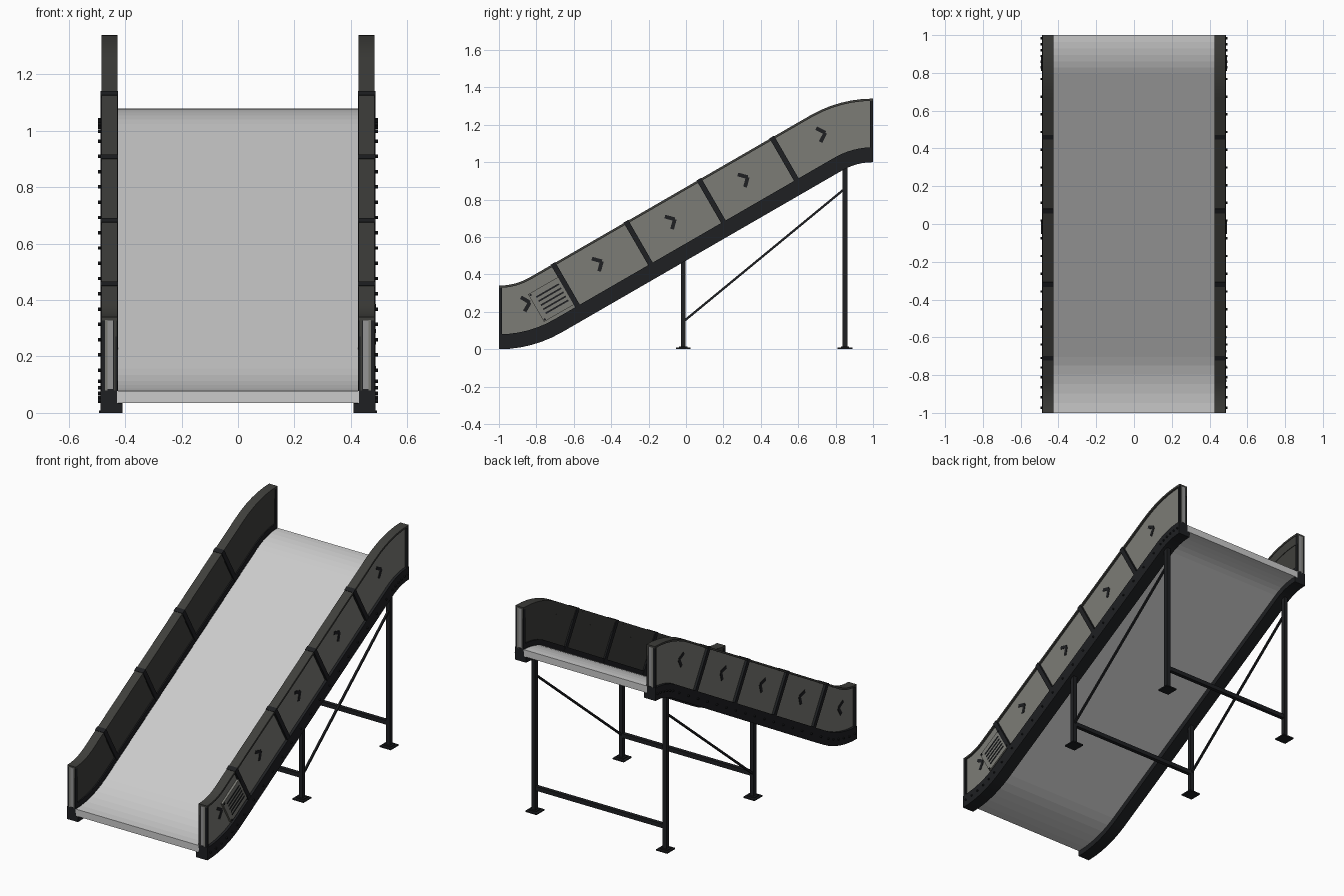
import bpy, bmesh, math
from mathutils import Vector, Matrix

if "Cube" in bpy.data.objects:
    bpy.data.objects.remove(bpy.data.objects["Cube"])

def material(name, col):
    m = bpy.data.materials.new(name)
    m.diffuse_color = (*col, 1)
    m.use_nodes = True
    m.node_tree.nodes["Principled BSDF"].inputs["Base Color"].default_value = m.diffuse_color
    return m

DARK = material("dark_metal", (0.013, 0.014, 0.016))
PANEL = material("panel_grey", (0.2, 0.2, 0.18))
CAP = material("cap_grey", (0.05, 0.05, 0.045))
LIGHT = material("light_grey", (0.3, 0.3, 0.3))
SLOPE = math.radians(30)

# side path of the lower edge: (y, z, angle), two arcs joined by a straight slope
STEPS = 6
PATH = []
for i in range(STEPS + 1):
    a = SLOPE * i / STEPS
    PATH.append((-1 + 0.67 * math.sin(a), 0.67 - 0.67 * math.cos(a), a))
for i in range(STEPS, -1, -1):
    a = SLOPE * i / STEPS
    PATH.append((1 - 0.33 * math.sin(a), 0.67 + 0.33 * math.cos(a), a))

def finish(name, bm, mat=None, mirror=True, smooth=False):
    bmesh.ops.recalc_face_normals(bm, faces=bm.faces)
    me = bpy.data.meshes.new(name)
    bm.to_mesh(me)
    bm.free()
    if smooth:
        me.shade_smooth()
        me.set_sharp_from_angle(angle=math.radians(30))
    ob = bpy.data.objects.new(name, me)
    bpy.context.collection.objects.link(ob)
    if mat:
        me.materials.append(mat)
    if mirror:
        ob.modifiers.new("mirror", 'MIRROR').use_axis = (True, False, False)
    return ob

def sweep(name, x0, x1, h0, h1, mat=None, mirror=True, smooth=True):
    """rectangle x0..x1 by h0..h1 (height above the lower edge) along the path"""
    bm = bmesh.new()
    rings = []
    for y, z, a in PATH:
        ny, nz = -math.sin(a), math.cos(a)
        rings.append([bm.verts.new((x, y + ny * h, z + nz * h))
                      for x, h in ((x0, h0), (x1, h0), (x1, h1), (x0, h1))])
    for r, s in zip(rings, rings[1:]):
        for i in range(4):
            j = (i + 1) % 4
            bm.faces.new((r[i], r[j], s[j], s[i]))
    bm.faces.new(rings[0])
    bm.faces.new(rings[-1])
    return finish(name, bm, mat, mirror, smooth)

def box(bm, x0, x1, y, z, length, height, angle=0.0):
    """box centred at (y, z), turned by angle in the side plane"""
    m = (Matrix.Translation(((x0 + x1) / 2, y, z)) @ Matrix.Rotation(angle, 4, 'X')
         @ Matrix.Diagonal((x1 - x0, length, height, 1)))
    bmesh.ops.create_cube(bm, size=1, matrix=m)

# belt slab, lower rails and side walls
sweep("belt", -0.428, 0.428, 0.035, 0.078, mirror=False, smooth=False)
sweep("lower_rail", 0.425, 0.488, 0.0, 0.08, DARK)
sweep("rail_inner_lip", 0.41, 0.426, 0.0, 0.034, DARK)
sweep("outer_panel", 0.462, 0.472, 0.075, 0.33, PANEL)
sweep("inner_panel", 0.434, 0.440, 0.075, 0.33, CAP)
sweep("inner_upper_band", 0.430, 0.436, 0.27, 0.33, CAP)
sweep("inner_skirt", 0.427, 0.436, 0.078, 0.11, DARK)
sweep("top_cap", 0.427, 0.484, 0.328, 0.34, CAP)

# dark ribs across the wall panels
bm = bmesh.new()
for i in range(4):
    y = -0.625 + 0.39 * i
    h = 0.022
    box(bm, 0.425, 0.487, y - h * math.sin(SLOPE),
        0.67 + y * math.tan(SLOPE) + h * math.cos(SLOPE), 0.028, 0.302, SLOPE)
finish("wall_ribs", bm, DARK)

# end frames with a pale strip
bm = bmesh.new()
strip = bmesh.new()
for s, z in ((-1, 0.0), (1, 1.0)):
    box(bm, 0.427, 0.484, s * 0.991, z + 0.17, 0.016, 0.338)
    box(strip, 0.443, 0.462, s * 0.9985, z + 0.207, 0.003, 0.245)
finish("end_frames", bm, DARK)
finish("end_strips", strip, LIGHT)

# direction arrows on the outer panels
bm = bmesh.new()
for y, z, a in ((-0.835, 0.25, 15), (-0.45, 0.47, 30), (-0.06, 0.695, 30),
                (0.33, 0.92, 30), (0.745, 1.157, 18)):
    for side in (-45, 45):
        ang = math.radians(a + side)
        L = 0.055
        box(bm, 0.471, 0.475, y - L / 2 * math.cos(ang), z - L / 2 * math.sin(ang),
            L, 0.02, ang)
finish("panel_arrows", bm, DARK)

# bolts along the rail
bm = bmesh.new()
for (ya, za, aa), (yb, zb, ab) in zip(PATH, PATH[1:]):
    d = math.hypot(yb - ya, zb - za)
    n = max(1, round(d / 0.11))
    for k in range(n):
        t = (k + 0.5) / n
        a = aa + (ab - aa) * t
        m = (Matrix.Translation((0.491, ya + (yb - ya) * t - 0.04 * math.sin(a),
                                 za + (zb - za) * t + 0.04 * math.cos(a)))
             @ Matrix.Rotation(math.pi / 2, 4, 'Y'))
        bmesh.ops.create_cone(bm, cap_ends=True, segments=8, radius1=0.006,
                              radius2=0.006, depth=0.009, matrix=m)
finish("rail_bolts", bm, DARK)

# vent box with slots, right side only
GY, GZ = -0.715, 0.27
bm = bmesh.new()
box(bm, 0.470, 0.485, GY, GZ, 0.20, 0.17, SLOPE)
finish("vent_box", bm, PANEL, mirror=False)
bm = bmesh.new()
for i in range(5):
    o = (i - 2) * 0.025
    box(bm, 0.484, 0.487, GY - o * math.sin(SLOPE), GZ + o * math.cos(SLOPE),
        0.14, 0.009, SLOPE)
for u in (-0.09, 0.09):
    for v in (-0.075, 0.075):
        c, s = math.cos(SLOPE), math.sin(SLOPE)
        box(bm, 0.484, 0.490, GY + u * c - v * s, GZ + u * s + v * c, 0.01, 0.01, SLOPE)
finish("vent_slots_and_screws", bm, DARK, mirror=False)

# legs with foot plates, cross bars and diagonal braces
for name, y, top in (("front", -0.015, 0.495), ("rear", 0.85, 0.985)):
    bm = bmesh.new()
    box(bm, 0.442, 0.468, y, top / 2, 0.026, top)
    finish(name + "_legs", bm, DARK)
    bm = bmesh.new()
    box(bm, 0.415, 0.492, y, 0.004, 0.078, 0.008)
    box(bm, 0.43, 0.48, y, 0.007, 0.045, 0.014)
    finish(name + "_feet", bm, DARK)
    bm = bmesh.new()
    box(bm, -0.445, 0.445, y, 0.15, 0.024, 0.026)
    finish(name + "_cross_bar", bm, DARK, mirror=False)

bm = bmesh.new()
p, q = Vector((0.0, -0.005, 0.155)), Vector((0.0, 0.845, 0.855))
d = q - p
mid = (p + q) / 2
box(bm, 0.449, 0.461, mid.y, mid.z, d.length, 0.012, math.atan2(d.z, d.y))
finish("diagonal_braces", bm, DARK)
